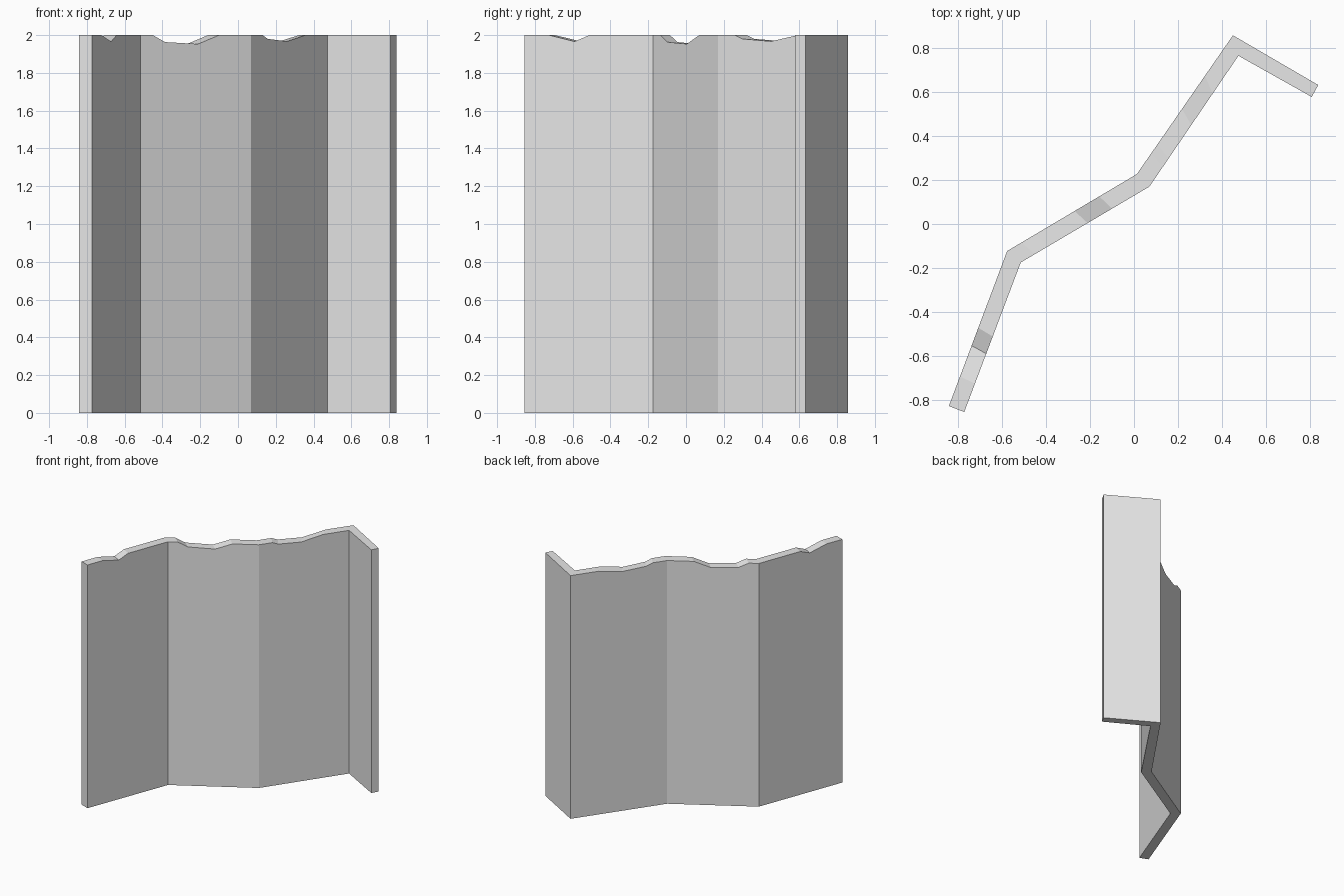
import bpy
import bmesh
from mathutils import Vector

cube = bpy.data.objects.get("Cube")
if cube:
    bpy.data.objects.remove(cube, do_unlink=True)

HEIGHT = 2.0

# Plan corners of the folded wall: rear line and front line, mitred at the folds
rear = [(-0.842, -0.828), (-0.577, -0.123), (0.013, 0.227), (0.45, 0.858), (0.838, 0.632)]
front = [(-0.772, -0.855), (-0.515, -0.175), (0.07, 0.17), (0.475, 0.765), (0.808, 0.578)]

# Worn dips in the top edge of each panel: fraction along the panel, depth
dips = [
    [(0.19, 0), (0.39, 0.034), (0.505, 0)],
    [(0.11, 0), (0.22, 0.037), (0.52, 0.047), (0.71, 0)],
    [(0.15, 0), (0.215, 0.02), (0.47, 0.033), (0.71, 0)],
    [],
]

# Plain grey stone
stone = bpy.data.materials.new("grey stone")
stone.use_nodes = True
grey = (0.8, 0.8, 0.8, 1.0)
stone.diffuse_color = grey
stone.node_tree.nodes["Principled BSDF"].inputs["Base Color"].default_value = grey

# Stations along the wall, each with a rear and front plan point and a top height
stations = []
for i, dip in enumerate(dips):
    for t, depth in [(0, 0)] + dip:
        r = Vector(rear[i]).lerp(Vector(rear[i + 1]), t)
        f = Vector(front[i]).lerp(Vector(front[i + 1]), t)
        stations.append((r, f, HEIGHT - depth))
stations.append((Vector(rear[-1]), Vector(front[-1]), HEIGHT))

# Skin the rectangular cross-sections into one closed wall
bm = bmesh.new()
rings = []
for r, f, top in stations:
    corners = [(f, 0), (f, top), (r, top), (r, 0)]
    rings.append([bm.verts.new((p.x, p.y, z)) for p, z in corners])
for a, b in zip(rings, rings[1:]):
    for k in range(4):
        n = (k + 1) % 4
        bm.faces.new((a[k], b[k], b[n], a[n]))
bm.faces.new(rings[0])
bm.faces.new(rings[-1])
bmesh.ops.recalc_face_normals(bm, faces=bm.faces)

# Merge the flat strips into whole panels
bmesh.ops.dissolve_limit(bm, angle_limit=0.01, verts=bm.verts, edges=bm.edges)

mesh = bpy.data.meshes.new("folded_wall")
bm.to_mesh(mesh)
bm.free()
mesh.materials.append(stone)
wall = bpy.data.objects.new("folded_wall", mesh)
bpy.context.collection.objects.link(wall)
